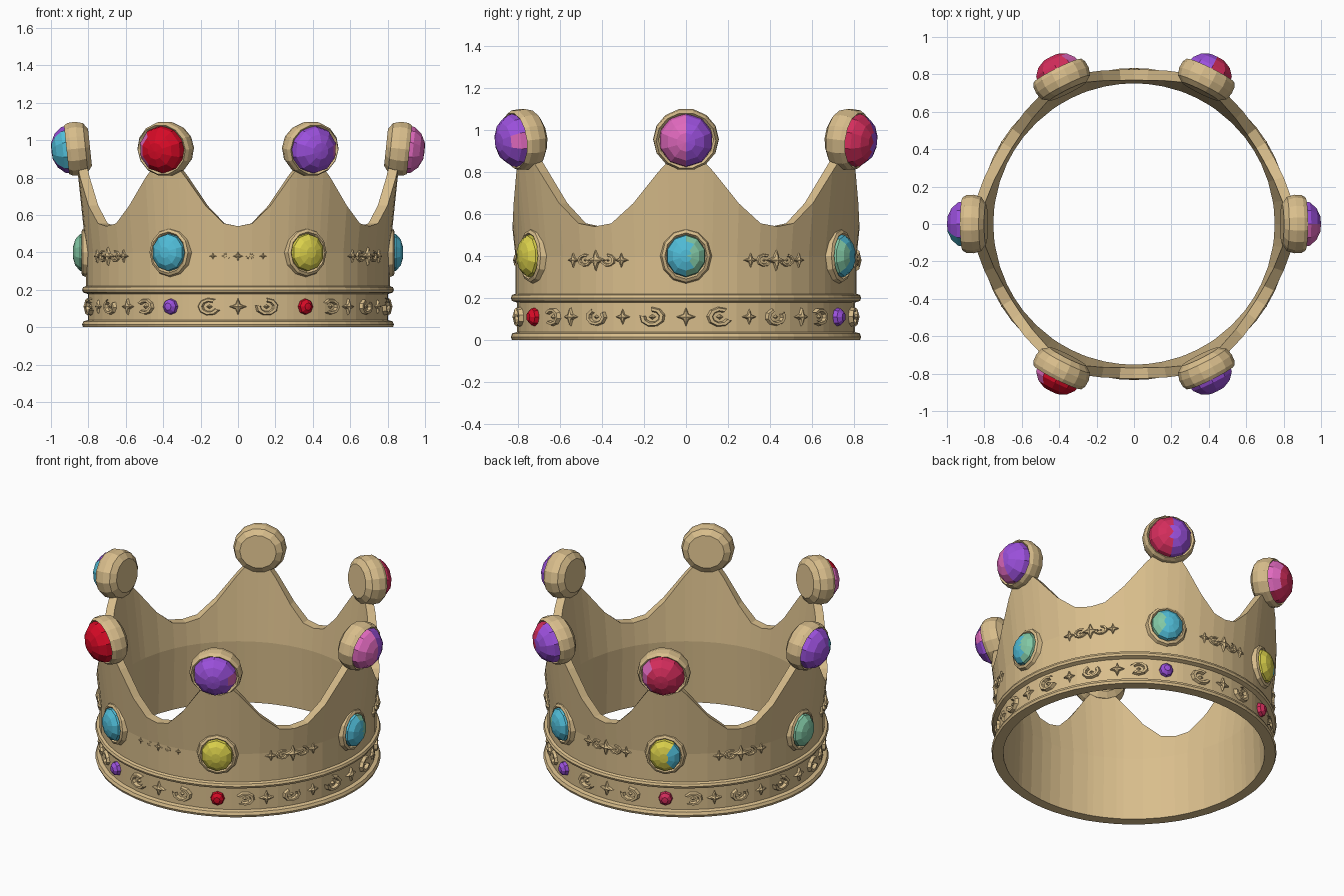
import bpy, bmesh, math
from mathutils import Matrix, Vector

if "Cube" in bpy.data.objects:
    bpy.data.objects.remove(bpy.data.objects["Cube"])


# ---------- materials ----------
def lin(c):
    c /= 255
    return c / 12.92 if c <= 0.04045 else ((c + 0.055) / 1.055) ** 2.4


PALETTE = {
    "gold": (217, 190, 140), "red": (215, 10, 38), "crimson": (212, 45, 92),
    "purple": (155, 80, 220), "pink": (224, 105, 190), "blue": (80, 188, 215),
    "green": (130, 200, 165), "yellow": (218, 208, 75),
}
MATS = {}
for name, rgb in PALETTE.items():
    m = bpy.data.materials.new(name)
    m.diffuse_color = (*[lin(c) for c in rgb], 1)
    m.use_nodes = True
    m.node_tree.nodes["Principled BSDF"].inputs["Base Color"].default_value = m.diffuse_color
    MATS[name] = m


def finish(bm, name, mats):
    bmesh.ops.recalc_face_normals(bm, faces=bm.faces)
    me = bpy.data.meshes.new(name)
    bm.to_mesh(me)
    bm.free()
    for k in mats:
        me.materials.append(MATS[k])
    ob = bpy.data.objects.new(name, me)
    bpy.context.collection.objects.link(ob)
    return ob


def place(az, r, z, tilt=0.0):
    """Local x points outward, y along the rim, z up."""
    return (Matrix.Rotation(math.radians(az), 4, 'Z') @ Matrix.Translation((r, 0, z))
            @ Matrix.Rotation(math.radians(tilt), 4, 'Y'))


def lathe(bm, mat, profile, sides, sy=1.0, sz=1.0, star=1.0, span=None, turn=0.0, split=None):
    """Spin (radius, depth) points about the outward axis; star < 1 pulls in every other side."""
    rings = []
    for rad, dep in profile:
        if rad == 0:
            rings.append([bm.verts.new(mat @ Vector((dep, 0, 0)))] * sides)
            continue
        ring = []
        for i in range(sides):
            a = 2 * math.pi * i / sides + turn
            k = rad * (star if i % 2 else 1)
            ring.append(bm.verts.new(mat @ Vector((dep, k * sy * math.cos(a), k * sz * math.sin(a)))))
        rings.append(ring)
    inv = mat.inverted()
    for lo, hi in zip(rings, rings[1:]):
        for i in range(span or sides):
            j = (i + 1) % sides
            vs = list(dict.fromkeys((lo[i], lo[j], hi[j], hi[i])))
            f = bm.faces.new(vs)
            if split is not None and (inv @ f.calc_center_median()).y > split:
                f.material_index = 1


# ---------- crown wall: columns of one closed section, height varies with angle ----------
POINTS = [0, 63.5, 116.5, 180, 243.5, 296.5]
EDGE = [(0, .54), (.2, .555), (.45, .65), (.72, .80), (.82, .85), (1, .90)]
columns, valleys = [], []
for i, a in enumerate(POINTS):
    b = POINTS[(i + 1) % 6] + (360 if i == 5 else 0)
    mid, half = (a + b) / 2, (b - a) / 2
    valleys.append(mid)
    columns += [(mid - t * half, h) for t, h in reversed(EDGE)]
    columns += [(mid + t * half, h) for t, h in EDGE[1:-1]]


def r_out(z):
    return .812 + max(0, z - .4) * .105


def r_in(z):
    return .752 + max(0, z - .4) * .125


bm = bmesh.new()
loops = []
for az, h in columns:
    m = (.40 + h) / 2
    section = [(.765, 0), (.828, 0), (.834, .015), (.826, .032), (.803, .038), (.803, .178),
               (.828, .186), (.834, .2), (.828, .214), (.812, .22), (r_out(.4), .4),
               (r_out(m), m), (r_out(h), h), (r_in(h), h), (r_in(m), m), (r_in(.4), .4)]
    c, s = math.cos(math.radians(az)), math.sin(math.radians(az))
    loops.append([bm.verts.new((r * c, r * s, z)) for r, z in section])
for i, A in enumerate(loops):
    B = loops[(i + 1) % len(loops)]
    n = len(A)
    for k in range(n):
        bm.faces.new((A[k], B[k], B[(k + 1) % n], A[(k + 1) % n]))
finish(bm, "crown_wall", ["gold"])

# ---------- round settings on the points, and their gems ----------
SETTING = [(0, -.07), (.105, -.07), (.14, -.045), (.152, -.005), (.15, .035), (.138, .056), (.126, .045)]
GEM = [(.13, .035), (.122, .075), (.09, .112), (.045, .134), (0, .138)]
COLLAR = [(.135, -.01), (.125, .02), (.11, .028), (.1, .015)]
OVAL = [(.104, 0), (.098, .035), (.07, .06), (.03, .072), (0, .073)]
# colours on the (lower, higher) azimuth side, and where the split lies
TOP_COLOURS = [("pink", "purple", 0), ("crimson", "purple", -.01), ("pink", "crimson", -.08),
               ("purple", "blue", .05), ("pink", "red", -.075), ("purple", "pink", .1)]
MID_COLOURS = [("blue", "green", 0.015), ("green", "blue", -.03), ("yellow", "blue", .03),
               ("green", "green", 0), ("blue", "blue", 0), ("yellow", "yellow", 0)]
SMALL_COLOURS = {1: "purple", 2: "crimson", 4: "purple", 5: "red"}

bm_set, bm_col = bmesh.new(), bmesh.new()
for i, az in enumerate(POINTS):
    top = place(az, .861, .955, 6)
    lathe(bm_set, top, SETTING, 14, sy=1.03, sz=.97)
    g = bmesh.new()
    a, b, split = TOP_COLOURS[i]
    lathe(g, top, GEM, 10, split=split, turn=math.pi / 10)
    finish(g, f"point_gem_{i + 1}", [a, b])

    mid = place(az, .81, .40)
    lathe(bm_col, mid, COLLAR, 12, sy=.92)
    g = bmesh.new()
    a, b, split = MID_COLOURS[i]
    lathe(g, mid, OVAL, 10, sy=.94, turn=math.pi / 10, split=split)
    finish(g, f"oval_gem_{i + 1}", [a, b])

    if i in SMALL_COLOURS:
        g = bmesh.new()
        lathe(g, place(az, .80, .11), [(.044, 0), (.04, .022), (.02, .04), (0, .042)], 8, sy=.95)
        finish(g, f"band_gem_{i + 1}", [SMALL_COLOURS[i]])
finish(bm_set, "point_settings", ["gold"])
finish(bm_col, "oval_gem_collars", ["gold"])

# ---------- relief ornaments: stars and open scrolls ----------
STAR = [(.05, -.005), (.038, .014), (0, .024)]
SCROLL = [(.05, -.005), (.043, .022), (.03, .022), (.022, -.005)]
bm = bmesh.new()


def star(az, r, z, s=1.0):
    lathe(bm, place(az, r, z) @ Matrix.Scale(s, 4), STAR, 8, star=.4)


def scroll(az, r, z, s=1.0, turn=0.0):
    m = place(az, r, z) @ Matrix.Scale(s, 4)
    lathe(bm, m, SCROLL, 9, sy=1.25, sz=.95, span=7, turn=turn)
    lathe(bm, m, [(.018, -.005), (0, .02)], 4, sy=1.4)


for base in (0, 180):
    star(base, .802, .11)
    for sgn in (1, -1):
        scroll(base + sgn * 11.5, .798, .11, 1.05, 1 if sgn > 0 else 3)
        star(base + sgn * 22, .802, .11, .8)
        scroll(base + sgn * 32, .798, .11, .95, 2)
        star(base + sgn * 43, .802, .11, .95)
        scroll(base + sgn * 52, .798, .11, .95, 4)
        scroll(base + sgn * 79, .798, .11, 1.05, 1 if sgn > 0 else 3)
    star(base + 90, .802, .11)
for i, v in enumerate(valleys):
    small = .55 if i == 4 else 1     # the front group is shallower
    star(v, .808, .38, 1.15 * small)
    for sgn in (1, -1):
        scroll(v + sgn * 4.5, .806, .38, .7 * small, 2 + sgn)
        star(v + sgn * 9.5, .808, .38, .8 * small)
finish(bm, "relief_ornaments", ["gold"])
